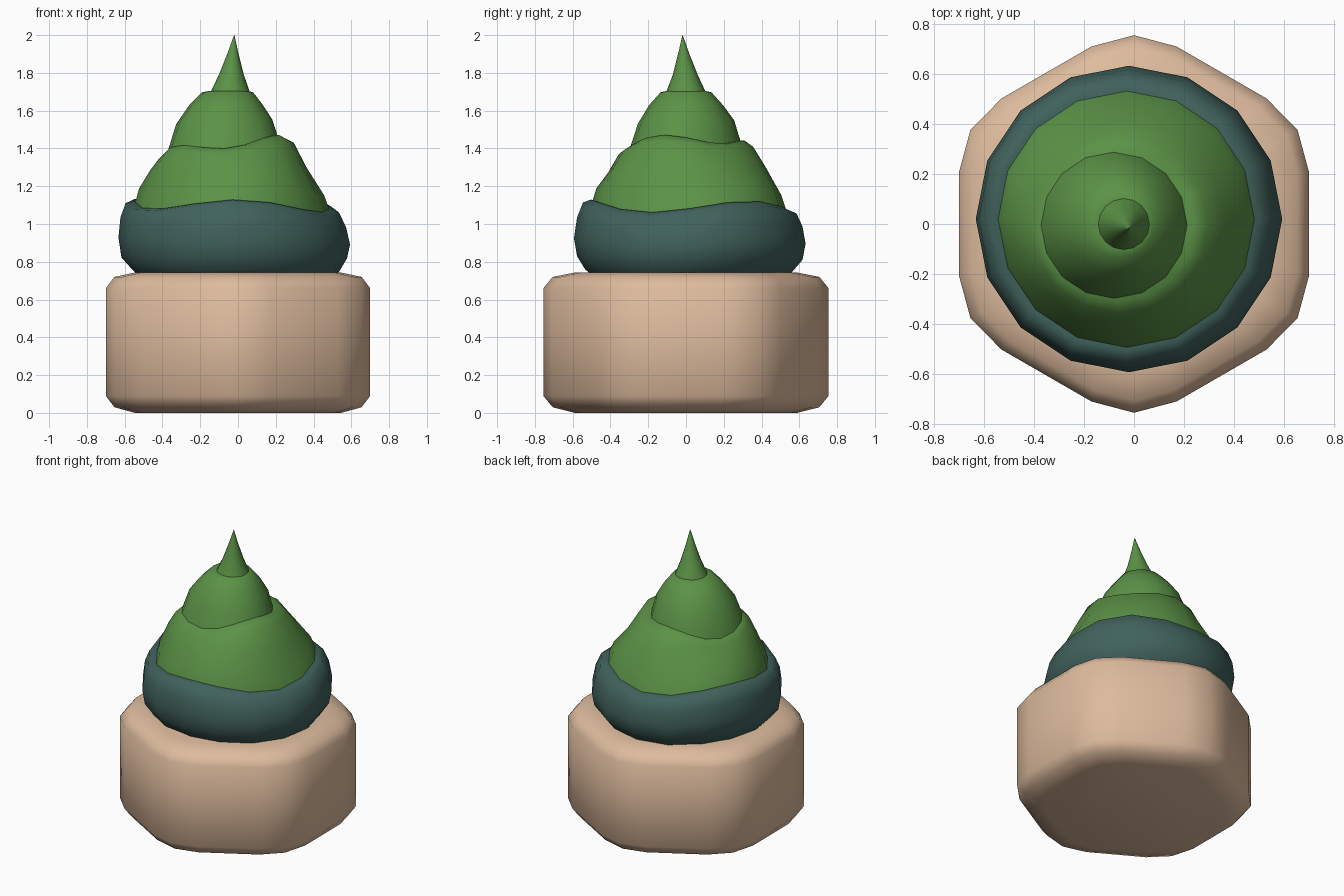
import bpy, bmesh, math
from math import cos, sin, radians


def material(name, rgb):
    m = bpy.data.materials.new(name)
    m.diffuse_color = (*rgb, 1)
    return m


peach = material("peach", (0.73, 0.50, 0.34))
teal = material("dark teal", (0.052, 0.122, 0.108))
green = material("leaf green", (0.105, 0.29, 0.062))


def loft(name, rings, mat, angle):
    """Skin a stack of equal-sized point rings and cap both ends."""
    bm = bmesh.new()
    loops = [[bm.verts.new(p) for p in ring] for ring in rings]
    n = len(loops[0])
    for a, b in zip(loops, loops[1:]):
        for i in range(n):
            j = (i + 1) % n
            bm.faces.new((a[i], a[j], b[j], b[i]))
    bm.faces.new(loops[0][::-1])
    bm.faces.new(loops[-1])
    bmesh.ops.recalc_face_normals(bm, faces=bm.faces)
    me = bpy.data.meshes.new(name)
    bm.to_mesh(me)
    bm.free()
    me.materials.append(mat)
    ob = bpy.data.objects.new(name, me)
    bpy.context.collection.objects.link(ob)
    bpy.context.view_layer.objects.active = ob
    ob.select_set(True)
    bpy.ops.object.shade_smooth_by_angle(angle=radians(angle))
    ob.select_set(False)
    return ob


def ring(cx, cy, r, z, wave=0, peak=0, tilt=0, n=16):
    """Round ring with a three-lobed wavy height and a tilt along x."""
    pts = []
    for i in range(n):
        a = 2 * math.pi * i / n
        h = z + wave * cos(3 * (a - radians(peak))) + tilt * cos(a)
        pts.append((cx + r * cos(a), cy + r * sin(a), h))
    return pts


# trunk: hexagon with rounded corners and rounded rims
def hexagon(scale, z):
    pts = []
    for k in range(6):
        t = radians(30 + 60 * k)
        for along, out in ((-0.17, 0.71), (0, 0.755), (0.17, 0.71)):
            x, y = out * scale, along * scale
            pts.append((x * cos(t) - y * sin(t), x * sin(t) + y * cos(t), z))
    return pts


loft("trunk", [hexagon(s, z) for s, z in (
    (0.78, 0.0), (0.935, 0.03), (1.0, 0.09),
    (1.0, 0.66), (0.935, 0.72), (0.78, 0.743))], peach, 50)

# lower band with wavy shoulder
loft("lower_band", [
    ring(-0.01, 0.01, 0.49, 0.71),
    ring(-0.01, 0.01, 0.545, 0.75, 0.012, 35),
    ring(-0.02, 0.02, 0.597, 0.82, 0.01, 35),
    ring(-0.02, 0.02, 0.613, 0.91, 0.015, 35, -0.015),
    ring(-0.025, 0.02, 0.597, 1.01, 0.025, 35, -0.02),
    ring(-0.03, 0.02, 0.565, 1.085, 0.03, 35, -0.017),
    ring(-0.03, 0.02, 0.525, 1.10, 0.03, 35, -0.01),
    ring(-0.03, 0.02, 0.40, 1.09, 0.02, 35)], teal, 60)

# middle tier
loft("middle_tier", [
    ring(-0.03, 0.02, 0.45, 1.06, 0.03, 35),
    ring(-0.03, 0.02, 0.517, 1.085, 0.03, 35, -0.01),
    ring(-0.034, 0.015, 0.49, 1.17, 0.025, 45),
    ring(-0.05, 0.005, 0.415, 1.29, 0.02, 75, 0.02),
    ring(-0.06, 0.0, 0.355, 1.39, 0.02, 95, 0.035),
    ring(-0.07, 0.0, 0.31, 1.42, 0.022, 95, 0.033),
    ring(-0.08, 0.0, 0.21, 1.43, 0.02, 95, 0.02)], green, 60)

# upper tier
loft("upper_tier", [
    ring(-0.08, -0.005, 0.25, 1.39, 0.02, 95, 0.03),
    ring(-0.08, -0.005, 0.295, 1.412, 0.022, 95, 0.032),
    ring(-0.073, 0.0, 0.255, 1.54, 0.01, 95, 0.01),
    ring(-0.063, 0.0, 0.195, 1.63),
    ring(-0.055, 0.0, 0.135, 1.697),
    ring(-0.05, 0.0, 0.10, 1.705),
    ring(-0.045, 0.0, 0.05, 1.705)], green, 60)

# pointed tip
loft("pointed_tip", [
    ring(-0.045, 0.0, 0.08, 1.68),
    ring(-0.043, 0.0, 0.106, 1.695, 0, 0, 0.003),
    ring(-0.035, -0.004, 0.066, 1.79),
    ring(-0.027, -0.012, 0.03, 1.90),
    ring(-0.02, -0.018, 0.001, 2.0)], green, 60)
